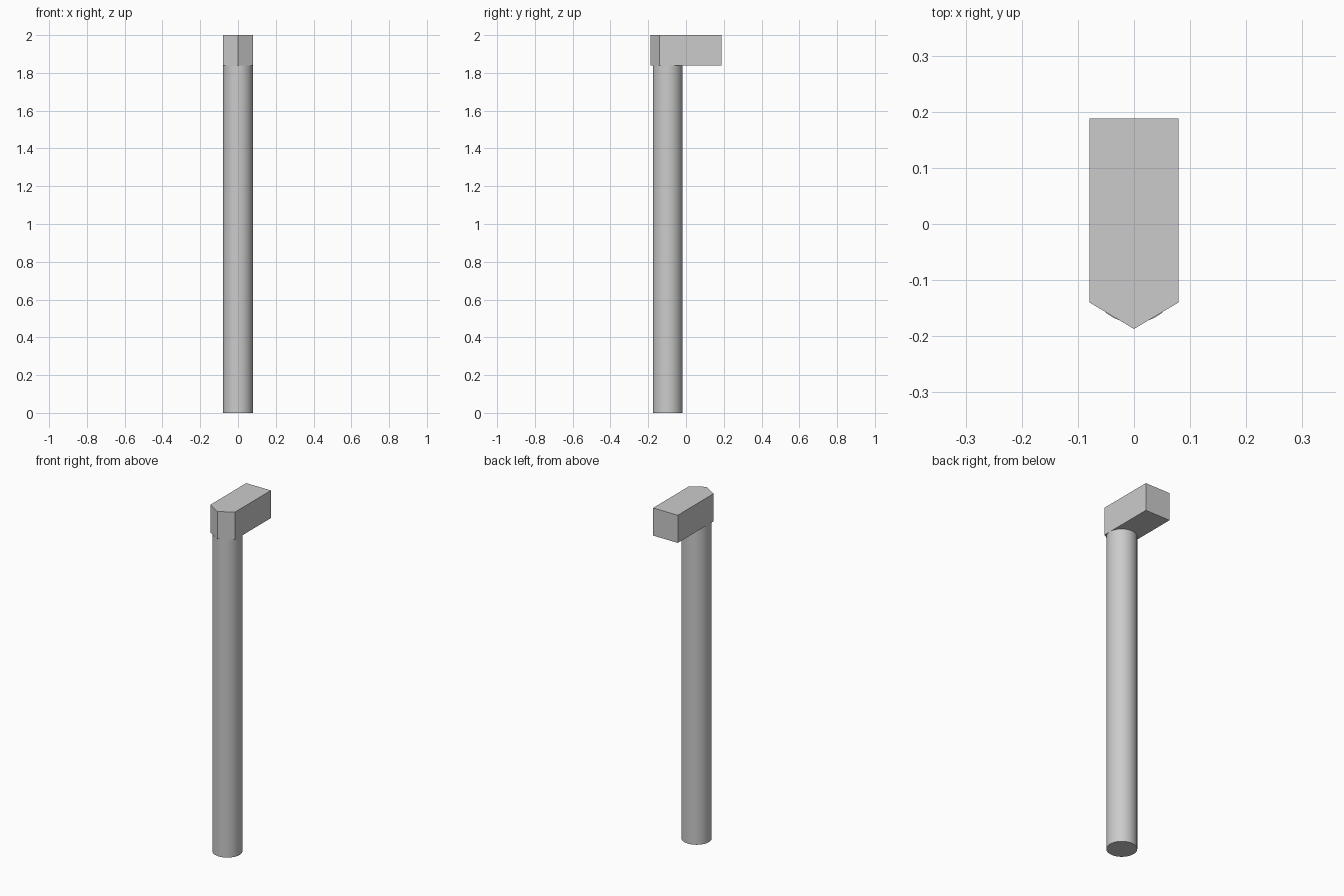
import bpy
import bmesh
import math

cube = bpy.data.objects.get("Cube")
if cube:
    bpy.data.objects.remove(cube, do_unlink=True)

COLOUR = (0.6, 0.6, 0.6, 1.0)
grey = bpy.data.materials.new("plain_grey")
grey.use_nodes = True
grey.diffuse_color = COLOUR
grey.node_tree.nodes["Principled BSDF"].inputs["Base Color"].default_value = COLOUR

HEIGHT = 2.0
HEAD_BOTTOM = 1.84
RADIUS = 0.079


def prism(name, outline, bottom, top):
    """Extrude a plan outline straight up into a closed solid."""
    bm = bmesh.new()
    base = bm.faces.new([bm.verts.new((x, y, bottom)) for x, y in outline])
    grown = bmesh.ops.extrude_face_region(bm, geom=[base], use_keep_orig=True)
    moved = [v for v in grown["geom"] if isinstance(v, bmesh.types.BMVert)]
    bmesh.ops.translate(bm, verts=moved, vec=(0, 0, top - bottom))
    bmesh.ops.recalc_face_normals(bm, faces=bm.faces)
    mesh = bpy.data.meshes.new(name)
    bm.to_mesh(mesh)
    bm.free()
    mesh.materials.append(grey)
    obj = bpy.data.objects.new(name, mesh)
    bpy.context.collection.objects.link(obj)
    return obj


# Head: rectangular block with a pointed front
prism("head", [(-RADIUS, 0.188), (-RADIUS, -0.14), (0, -0.187),
               (RADIUS, -0.14), (RADIUS, 0.188)], HEAD_BOTTOM, HEIGHT)

# Shaft: round post under the front of the head
bpy.ops.mesh.primitive_cylinder_add(vertices=64, radius=RADIUS, depth=HEAD_BOTTOM,
                                    location=(0, -0.097, HEAD_BOTTOM / 2))
shaft = bpy.context.object
shaft.name = "shaft"
shaft.data.materials.append(grey)
bpy.ops.object.shade_smooth_by_angle(angle=math.radians(30))
